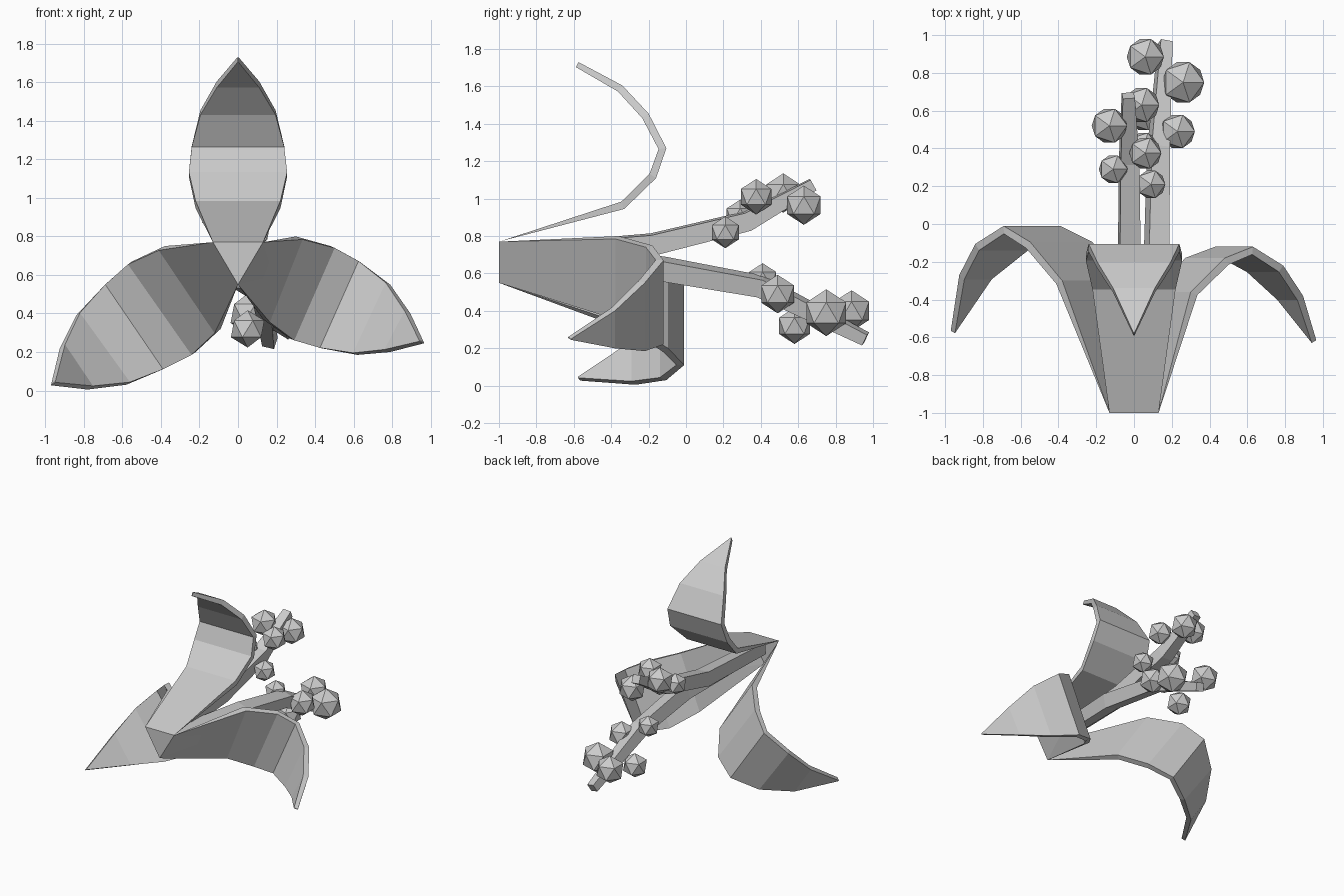
import bpy, bmesh
from mathutils import Vector, Matrix

if "Cube" in bpy.data.objects:
    bpy.data.objects.remove(bpy.data.objects["Cube"])


def finish(bm, name):
    bmesh.ops.remove_doubles(bm, verts=bm.verts, dist=0.001)
    bmesh.ops.recalc_face_normals(bm, faces=bm.faces)
    me = bpy.data.meshes.new(name)
    bm.to_mesh(me)
    bm.free()
    ob = bpy.data.objects.new(name, me)
    bpy.context.collection.objects.link(ob)
    return ob


def loft(bm, rings):
    """Skin closed four-point rings and cap both ends."""
    vs = [[bm.verts.new(p) for p in r] for r in rings]
    for r, s in zip(vs, vs[1:]):
        n = len(r)
        for i in range(n):
            bm.faces.new((r[i], r[(i + 1) % n], s[(i + 1) % n], s[i]))
    bm.faces.new(vs[0])
    bm.faces.new(vs[-1][::-1])


def petal(name, rows):
    """rows: (y, edge a x, z, edge b x, z); thickness goes to the concave side."""
    a = [Vector((r[1], r[0], r[2])) for r in rows]
    b = [Vector((r[3], r[0], r[4])) for r in rows]
    mid = [(p + q) / 2 for p, q in zip(a, b)]
    last = len(rows) - 1
    across = (a[2] - b[2]).normalized()
    thick = [0, .042, .042, .042, .042, .04, .03]
    rings = []
    for i in range(last + 1):
        t = mid[min(i + 1, last)] - mid[max(i - 1, 0)]
        n = t.cross(across).normalized()
        if n.y > 0:
            n = -n
        n *= thick[i]
        rings.append((a[i], b[i], b[i] + n, a[i] + n))
    bm = bmesh.new()
    loft(bm, rings)
    # drop faces collapsed at the thin base and the pointed tip
    bmesh.ops.dissolve_degenerate(bm, dist=0.0005, edges=bm.edges)
    return finish(bm, name)


# petals
top = [(-1, .13, .77), (-.33, .22, .945), (-.16, .255, 1.11), (-.105, .24, 1.27),
       (-.2, .195, 1.455), (-.34, .11, 1.605), (-.575, .003, 1.73)]
petal("top_petal", [(y, -w, z, w, z) for y, w, z in top])
petal("left_petal", [
    (-1, -.13, .77, 0, .55), (-.3, -.38, .75, -.09, .32),
    (-.095, -.55, .67, -.22, .2), (-.01, -.69, .55, -.39, .11),
    (-.105, -.84, .39, -.58, .03), (-.27, -.925, .22, -.78, .005),
    (-.565, -.97, .032, -.97, .027)])
petal("right_petal", [
    (-1, .13, .77, 0, .55), (-.36, .3, .8, .13, .37),
    (-.18, .48, .75, .27, .27), (-.12, .63, .67, .43, .22),
    (-.22, .79, .55, .62, .185), (-.38, .895, .4, .79, .2),
    (-.615, .965, .25, .965, .245)])

# closed end of the flower
bm = bmesh.new()
bm.faces.new([bm.verts.new(p) for p in
              ((-.13, -1, .77), (0, -1, .55), (.13, -1, .77))])
finish(bm, "flower_base")


def stem(name, path, tilt):
    """path: (x, y, z, half width) with a square section."""
    pts = [Vector(p[:3]) for p in path]
    rings = []
    for i, p in enumerate(path):
        t = (pts[min(i + 1, len(pts) - 1)] - pts[max(i - 1, 0)]).normalized()
        side = t.cross(Vector((0, 0, 1))).normalized()
        up = side.cross(t)
        rot = Matrix.Rotation(tilt, 3, t)
        side, up = rot @ side * p[3], rot @ up * p[3]
        rings.append([pts[i] + side * s + up * u
                      for s, u in ((-1, -1), (1, -1), (1, 1), (-1, 1))])
    bm = bmesh.new()
    loft(bm, rings)
    finish(bm, name)


# stamen stems
stem("upper_stem", [(0, -.95, .7, .045), (-.025, -.18, .755, .055),
                    (-.025, .33, .88, .05), (-.03, .68, 1.075, .032)], 0.1)
stem("lower_stem", [(.02, -.95, .69, .045), (.12, -.13, .625, .055),
                    (.13, .4, .53, .05), (.165, .96, .25, .032)], 0.25)

# pollen beads
beads = {
    "upper_bead": [(.04, .63, .965, .105), (-.13, .52, 1.03, .105),
                   (.06, .375, 1.01, .095), (-.11, .29, .91, .085),
                   (.09, .21, .82, .085)],
    "lower_bead": [(.06, .885, .4, .11), (.26, .75, .39, .125),
                   (.23, .49, .49, .103), (.05, .58, .32, .097),
                   (.05, .41, .57, .085)],
}
for name, items in beads.items():
    for i, (x, y, z, r) in enumerate(items):
        bm = bmesh.new()
        bmesh.ops.create_icosphere(bm, subdivisions=1, radius=r,
                                   matrix=Matrix.Translation((x, y, z)))
        finish(bm, f"{name}_{i + 1}")
